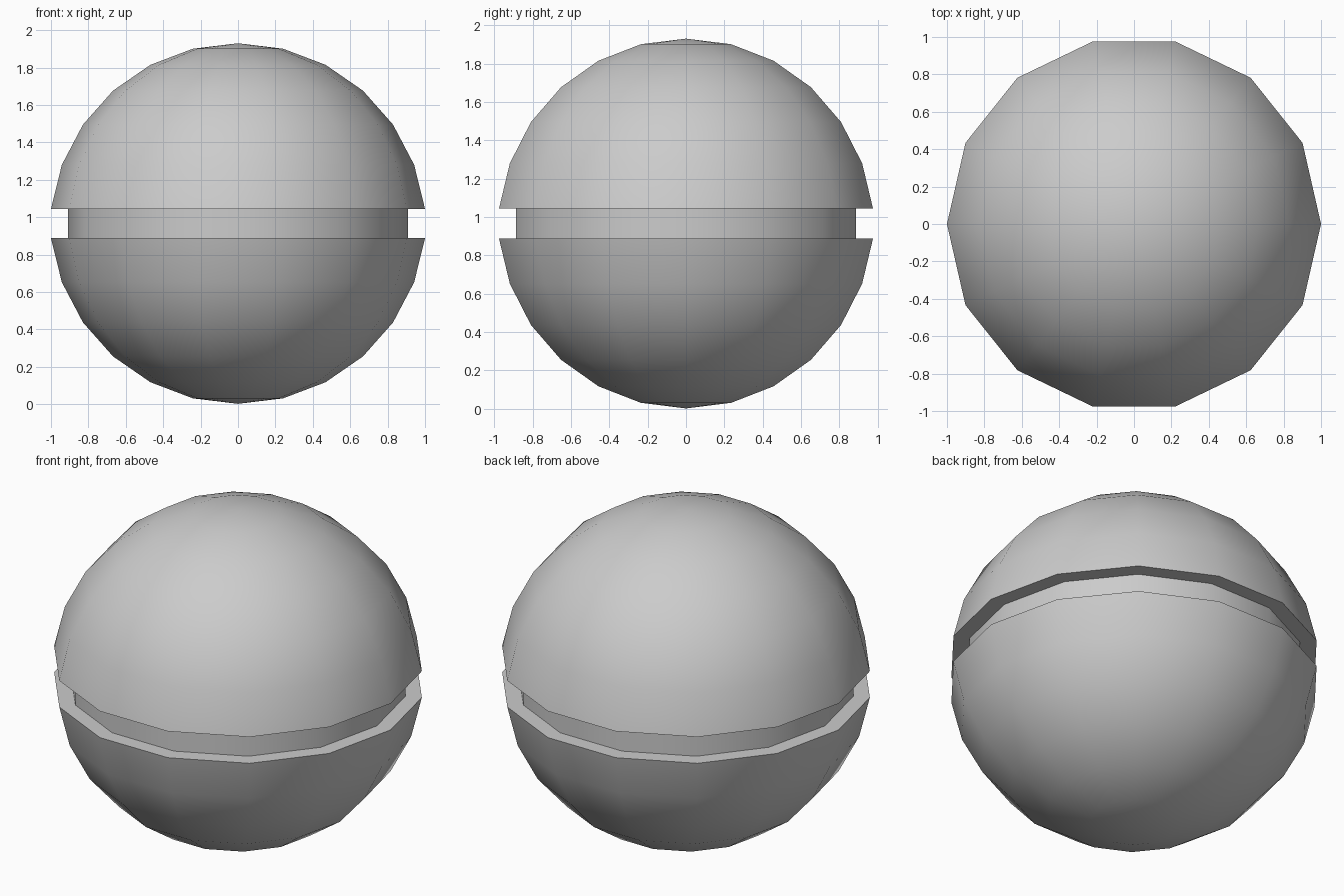
import bpy, bmesh
from math import sin, cos, pi, radians

if "Cube" in bpy.data.objects:
    bpy.data.objects.remove(bpy.data.objects["Cube"])

SIDES, RINGS = 14, 13
R = 1 / sin(6 * pi / RINGS)          # sphere radius giving a rim radius of 1
RIM_Z = R * cos(6 * pi / RINGS)
MID, HALF_GAP, BAND_R = 0.966, 0.078, 0.91


def lathe(name, profile):
    """Revolve (radius, z) points around z, with a single vertex at a pole."""
    bm = bmesh.new()
    rings = []
    for r, z in profile:
        if r < 1e-6:
            rings.append([bm.verts.new((0, 0, z))] * SIDES)
        else:
            rings.append([bm.verts.new((r * cos(2 * pi * i / SIDES),
                                        r * sin(2 * pi * i / SIDES), z))
                          for i in range(SIDES)])
    for a, b in zip(rings, rings[1:]):
        for i in range(SIDES):
            j = (i + 1) % SIDES
            bm.faces.new(dict.fromkeys((a[i], a[j], b[j], b[i])))
    bmesh.ops.recalc_face_normals(bm, faces=bm.faces)
    me = bpy.data.meshes.new(name)
    bm.to_mesh(me)
    bm.free()
    ob = bpy.data.objects.new(name, me)
    bpy.context.collection.objects.link(ob)
    bpy.context.view_layer.objects.active = ob
    ob.select_set(True)
    bpy.ops.object.shade_smooth_by_angle(angle=radians(40))
    ob.select_set(False)
    return ob


# Upper dome curve, from pole to rim, measured from the middle of the ball
dome = [(R * sin(k * pi / RINGS), HALF_GAP + R * cos(k * pi / RINGS) - RIM_Z)
        for k in range(7)]
groove = (BAND_R, HALF_GAP)          # inner corner of the recessed band

# One closed ball: lower dome, lower ledge, band, upper ledge, upper dome
upper = [*dome, groove]
lower = [(r, -z) for r, z in upper]
lathe("grooved_ball", [(r, MID + z) for r, z in lower + upper[::-1]])
